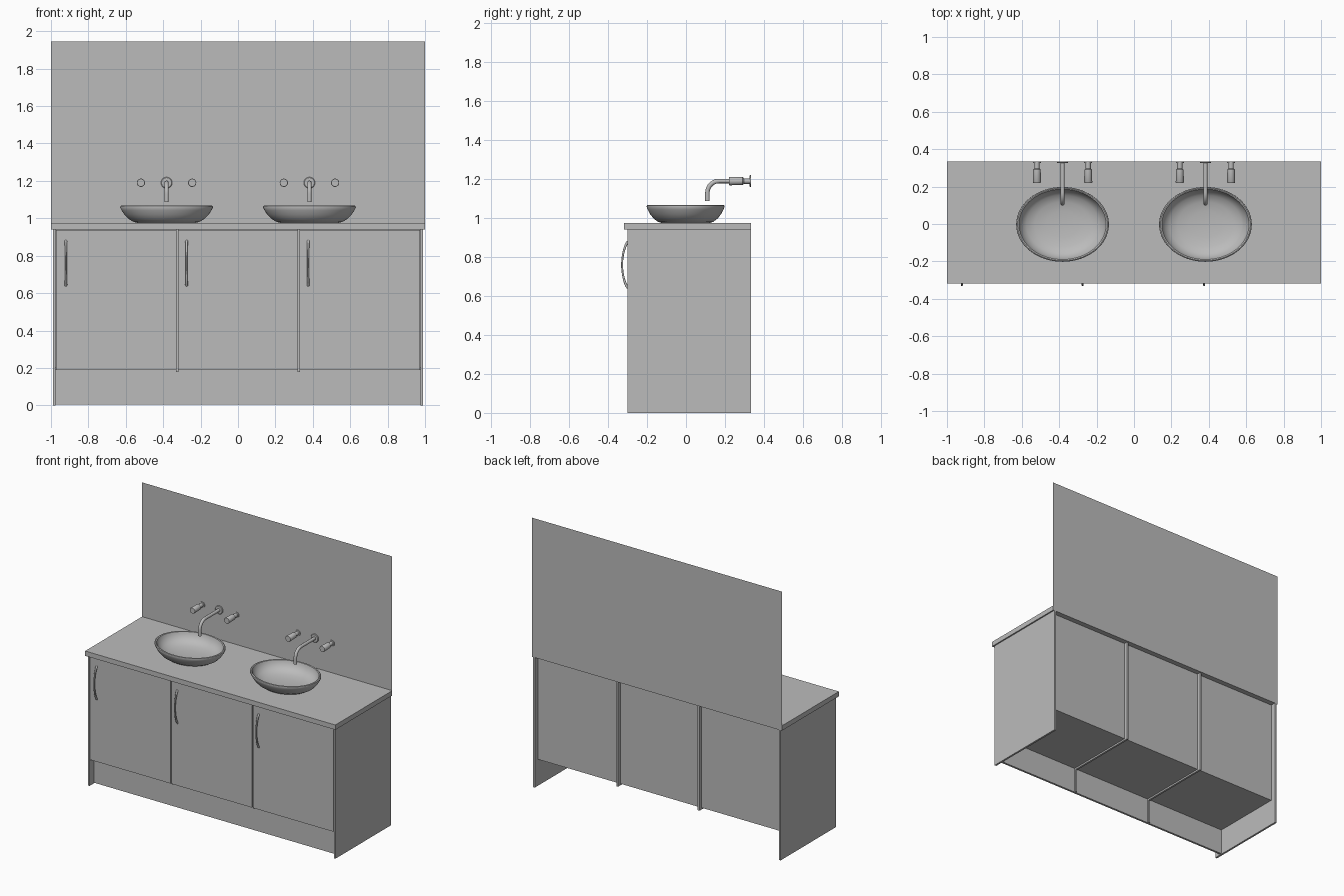
import bpy, bmesh, math
from mathutils import Matrix, Vector

cube = bpy.data.objects.get("Cube")
if cube:
    bpy.data.objects.remove(cube, do_unlink=True)

# One grey finish for everything
grey = bpy.data.materials.new("plain_grey")
grey.use_nodes = True
grey.diffuse_color = (0.5, 0.5, 0.5, 1)
grey.node_tree.nodes["Principled BSDF"].inputs["Base Color"].default_value = (0.5, 0.5, 0.5, 1)


def finish(name, bm, smooth=False):
    bmesh.ops.recalc_face_normals(bm, faces=bm.faces)
    mesh = bpy.data.meshes.new(name)
    bm.to_mesh(mesh)
    bm.free()
    mesh.materials.append(grey)
    obj = bpy.data.objects.new(name, mesh)
    bpy.context.collection.objects.link(obj)
    if smooth:
        bpy.ops.object.select_all(action="DESELECT")
        obj.select_set(True)
        bpy.context.view_layer.objects.active = obj
        bpy.ops.object.shade_smooth_by_angle(angle=math.radians(40))
    return obj


def box(name, x, y, z):
    """Box from three (low, high) ranges."""
    bm = bmesh.new()
    bmesh.ops.create_cube(bm, size=1)
    for v in bm.verts:
        for i, (lo, hi) in enumerate((x, y, z)):
            v.co[i] = lo if v.co[i] < 0 else hi
    return finish(name, bm)


def lathe(name, profile, matrix, steps=48):
    """Spin (radius, height) points about local z, then place by matrix."""
    bm = bmesh.new()
    verts = [bm.verts.new((r, 0, h)) for r, h in profile]
    edges = [bm.edges.new(pair) for pair in zip(verts, verts[1:])]
    bmesh.ops.spin(bm, geom=verts + edges, cent=(0, 0, 0), axis=(0, 0, 1),
                   angle=math.tau, steps=steps)
    bmesh.ops.remove_doubles(bm, verts=bm.verts, dist=0.0001)
    bm.transform(matrix)
    return finish(name, bm, True)


def tube(name, path, radii, sides=16):
    """Round tube along a path lying in a plane of constant x."""
    bm = bmesh.new()
    rings = []
    for i, p in enumerate(path):
        ahead = path[min(i + 1, len(path) - 1)] - path[max(i - 1, 0)]
        across = Vector((1, 0, 0))
        up = ahead.normalized().cross(across)
        rings.append([bm.verts.new(p + radii[i] * (math.cos(a) * across + math.sin(a) * up))
                      for a in (math.tau * k / sides for k in range(sides))])
    for a, b in zip(rings, rings[1:]):
        for k in range(sides):
            n = (k + 1) % sides
            bm.faces.new((a[k], a[n], b[n], b[k]))
    bm.faces.new(rings[0])
    bm.faces.new(rings[-1])
    return finish(name, bm, True)


BACK = 0.333
FRONT = -0.30
TOP = 0.94

# Worktop and thin wall panel
box("worktop", (-1, 1), (-0.317, BACK), (TOP, 0.975))
bm = bmesh.new()
bm.faces.new([bm.verts.new(p) for p in
              ((-1, BACK, 0.975), (1, BACK, 0.975), (1, BACK, 1.945), (-1, BACK, 1.945))])
finish("wall_panel", bm)

# Cabinet carcass
for side, s in (("left", 1), ("right", -1)):
    box(side + "_side_panel", sorted((s * 0.976, s * 0.99)), (FRONT, BACK), (0, TOP))
    box(side + "_divider", (s * 0.325 - 0.007, s * 0.325 + 0.007), (-0.283, 0.32), (0.178, TOP))
    box(side + "_plinth_batten", (s * 0.325 - 0.007, s * 0.325 + 0.007), (-0.24, -0.225), (0.005, 0.19))
box("cabinet_floor", (-0.976, 0.976), (-0.284, 0.295), (0.19, 0.204))
box("cabinet_back", (-0.976, 0.976), (0.283, 0.295), (0.19, TOP))
box("plinth", (-0.976, 0.976), (-0.25, -0.235), (0.004, 0.19))

# Doors with bowed handles
for name, mid, grip in (("right", -0.65, -0.92), ("middle", 0, -0.275), ("left", 0.65, 0.375)):
    box(name + "_door", (mid - 0.322, mid + 0.322), (FRONT, -0.285), (0.19, 0.938))
    path, radii = [], []
    for i in range(21):
        t = i / 20
        bow = math.sin(math.pi * t) ** 0.65
        path.append(Vector((grip, FRONT + 0.003 - 0.031 * bow, 0.641 + 0.238 * t)))
        radii.append(0.0075 - 0.0025 * bow)
    tube(name + "_door_handle", path, radii, 10)

# Oval basin section, outside then inside
BASIN = [(0, 0.975), (0.62, 0.975), (0.71, 0.981), (0.82, 0.997), (0.91, 1.02),
         (0.97, 1.043), (1, 1.058), (0.995, 1.065), (0.97, 1.068), (0.94, 1.065),
         (0.92, 1.05), (0.87, 1.03), (0.78, 1.01), (0.6, 0.995), (0.35, 0.987), (0, 0.984)]
# Wall valve section, measured out from the wall
VALVE = [(0, 0), (0.021, 0), (0.021, 0.006), (0.014, 0.008), (0.014, 0.036),
         (0.02, 0.042), (0.022, 0.11), (0.02, 0.113), (0, 0.113)]
ROSE = [(0, 0), (0.03, 0), (0.03, 0.005), (0.027, 0.008), (0, 0.008)]
TAP_Z = 1.19
BEND = 0.06

for side, x in (("left", 0.382), ("right", -0.382)):
    lathe(side + "_basin", BASIN,
          Matrix.Translation((x, -0.002, 0)) @ Matrix.Diagonal((0.248, 0.2, 1, 1)), 64)

    # Spout: out from the wall, round the bend and down
    path = [Vector((x, BACK, TAP_Z))]
    for i in range(13):
        a = math.pi / 2 * i / 12
        path.append(Vector((x, 0.11 + BEND - BEND * math.sin(a),
                            TAP_Z - BEND + BEND * math.cos(a))))
    path.append(Vector((x, 0.11, 1.088)))
    tube(side + "_spout", path, [0.0115] * len(path))

    # Wall rose and pair of valves
    outward = Matrix.Rotation(math.pi / 2, 4, "X")
    lathe(side + "_spout_rose", ROSE, Matrix.Translation((x, BACK, TAP_Z)) @ outward, 32)
    for hand, dx in (("hot", -0.137), ("cold", 0.137)):
        lathe(f"{side}_{hand}_valve", VALVE,
              Matrix.Translation((x + dx, BACK, TAP_Z)) @ outward, 32)
